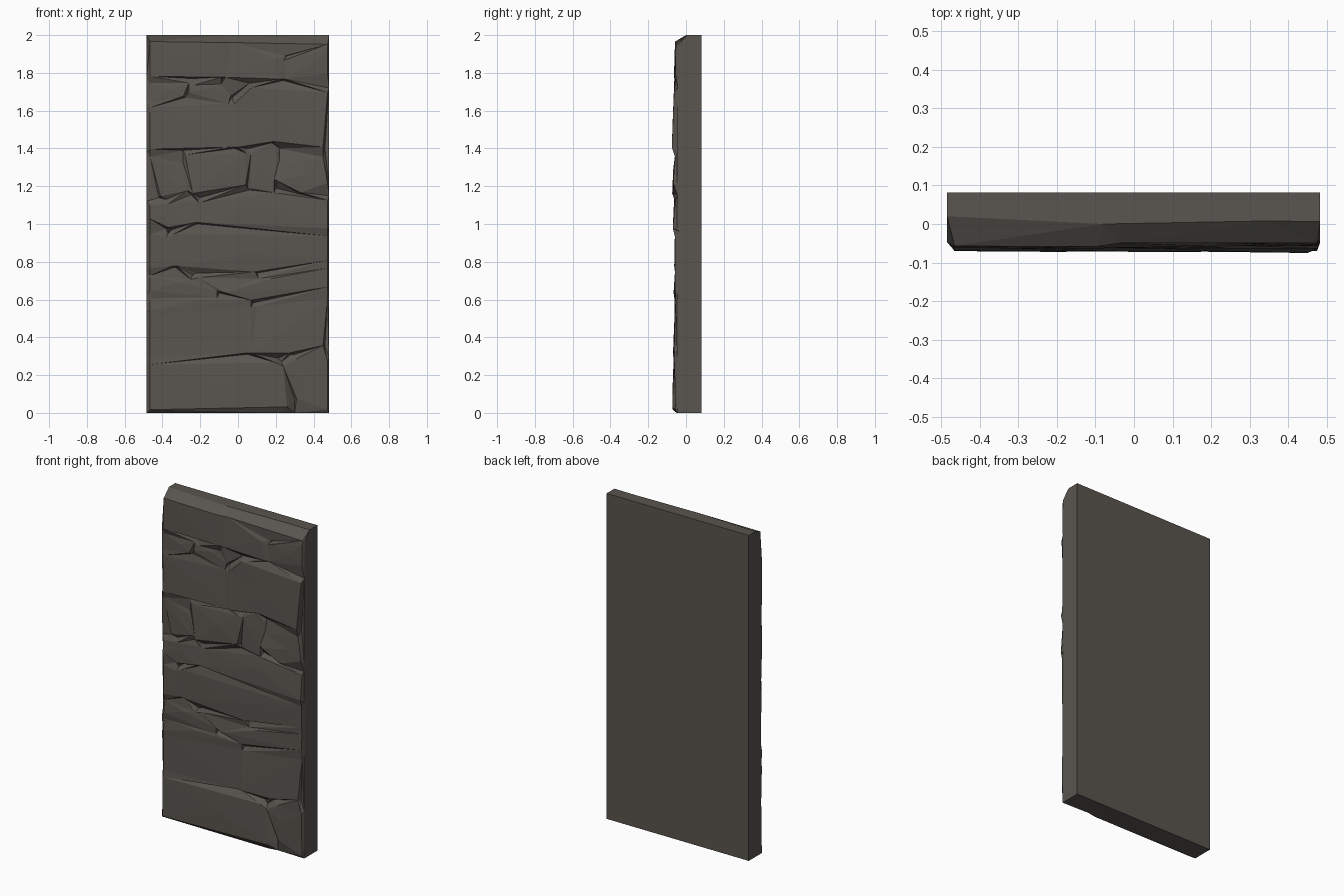
import bpy, bmesh, random
from mathutils import Vector
from mathutils.geometry import delaunay_2d_cdt

random.seed(4)
L, R, BACK, JOINT = -0.484, 0.482, 0.082, -0.041
pts, depth, edges = [], [], []


def add(x, z, y):
    pts.append(Vector((x, z)))
    depth.append(y)
    return len(pts) - 1


def stone(y_top, y_bot, *outline):
    """One chiselled stone: front face inset from its joints, long slope on top, sharp ledge below."""
    cx = sum(p[0] for p in outline) / len(outline)
    cz = sum(p[1] for p in outline) / len(outline)
    ring = []
    for x, z in outline:
        if 0.03 < z < 1.96:
            add(x, z, JOINT + random.uniform(-0.008, 0.006))
        dx = 0.019 if x == L else 0.008 if x == R else 0.01
        ix = x + (dx if x < cx else -dx)
        iz = z - 0.024 if z > cz else z + 0.007
        y = y_top if z > cz else y_bot
        ring.append(add(ix, iz, y + random.uniform(-0.003, 0.004)))
    edges.extend(zip(ring, ring[1:] + ring[:1]))
    add(cx + random.uniform(-0.03, 0.03), cz, (y_top + y_bot) / 2 - 0.002)


# slab rim: the top edge is set back, the foot is almost full depth
for x, y in ((L, 0.02), (-0.08, 0.0), (0.35, 0.008), (R, 0.006)):
    add(x, 2.0, y)
for x, y in ((L, -0.045), (0.24, -0.05), (0.3, -0.04), (R, -0.045)):
    add(x, 0.0, y)

# top course
stone(-0.056, -0.062, (L, 1.99), (-0.085, 1.985), (-0.08, 1.77), (L, 1.775))
stone(-0.052, -0.060, (-0.045, 1.985), (R, 1.975), (0.25, 1.89), (0.235, 1.76), (-0.075, 1.77))
stone(-0.053, -0.058, (0.26, 1.89), (R, 1.95), (R, 1.79), (0.24, 1.76))
# thin filler stones
stone(-0.050, -0.058, (L, 1.77), (-0.25, 1.77), (-0.28, 1.67), (L, 1.64))
stone(-0.050, -0.057, (-0.24, 1.76), (-0.08, 1.765), (-0.03, 1.67), (-0.27, 1.69))
# large slab stone
stone(-0.058, -0.068, (L, 1.64), (-0.04, 1.66), (-0.02, 1.40), (L, 1.39))
stone(-0.062, -0.074, (-0.03, 1.66), (0.06, 1.745), (R, 1.72), (0.46, 1.40), (0.18, 1.43), (-0.01, 1.40))
# small square stones
stone(-0.054, -0.060, (L, 1.38), (-0.29, 1.32), (-0.26, 1.17), (-0.42, 1.14))
stone(-0.060, -0.072, (-0.29, 1.39), (0.05, 1.40), (0.05, 1.20), (-0.25, 1.155))
stone(-0.048, -0.054, (0.06, 1.40), (0.22, 1.40), (0.20, 1.23), (0.06, 1.18))
stone(-0.055, -0.066, (0.22, 1.34), (0.46, 1.38), (R, 1.21), (0.32, 1.16), (0.20, 1.22))
# middle courses
stone(-0.060, -0.066, (L, 1.12), (-0.38, 1.13), (-0.20, 1.14), (-0.22, 1.0), (-0.38, 0.975), (L, 1.02))
stone(-0.056, -0.070, (-0.20, 1.14), (0.20, 1.19), (R, 1.15), (R, 0.97), (-0.21, 1.0))
stone(-0.056, -0.060, (L, 0.97), (-0.37, 0.95), (-0.34, 0.77), (L, 0.76))
stone(-0.059, -0.060, (-0.35, 0.97), (R, 0.96), (R, 0.80), (0.10, 0.74), (-0.33, 0.77))
stone(-0.053, -0.060, (L, 0.75), (-0.24, 0.73), (-0.10, 0.64), (L, 0.64))
stone(-0.055, -0.063, (-0.22, 0.74), (0.10, 0.735), (R, 0.79), (R, 0.66), (-0.08, 0.63))
stone(-0.054, -0.062, (L, 0.63), (-0.10, 0.635), (0.08, 0.59), (L, 0.535))
# lower courses
stone(-0.056, -0.064, (L, 0.53), (0.08, 0.585), (0.05, 0.31), (L, 0.29))
stone(-0.056, -0.066, (0.09, 0.585), (R, 0.63), (0.46, 0.35), (0.28, 0.31), (0.06, 0.31))
stone(-0.067, -0.070, (L, 0.28), (0.21, 0.29), (0.27, 0.025), (L, 0.01))
stone(-0.062, -0.056, (0.23, 0.27), (0.30, 0.31), (R, 0.30), (R, 0.01), (0.30, 0.07))

# triangulate the whole front as one faceted surface
verts, _, faces, orig, _, _ = delaunay_2d_cdt(pts, edges, [], 0, 1e-4)
bm = bmesh.new()
bv = [bm.verts.new((v.x, depth[o[0]] if o else -0.055, v.y)) for v, o in zip(verts, orig)]
for f in faces:
    bm.faces.new([bv[i] for i in f])

# sides and flat back
rim = [e for e in bm.edges if e.is_boundary]
new = bmesh.ops.extrude_edge_only(bm, edges=rim)["geom"]
for v in new:
    if isinstance(v, bmesh.types.BMVert):
        v.co.y = BACK
back = [e for e in new if isinstance(e, bmesh.types.BMEdge) and e.is_boundary]
bmesh.ops.contextual_create(bm, geom=back)
bmesh.ops.recalc_face_normals(bm, faces=bm.faces[:])

mesh = bpy.data.meshes.new("stone_wall_panel")
bm.to_mesh(mesh)
bm.free()
mat = bpy.data.materials.new("dark_grey_stone")
mat.diffuse_color = (0.100, 0.090, 0.078, 1)
mesh.materials.append(mat)
bpy.context.collection.objects.link(bpy.data.objects.new("stone_wall_panel", mesh))
